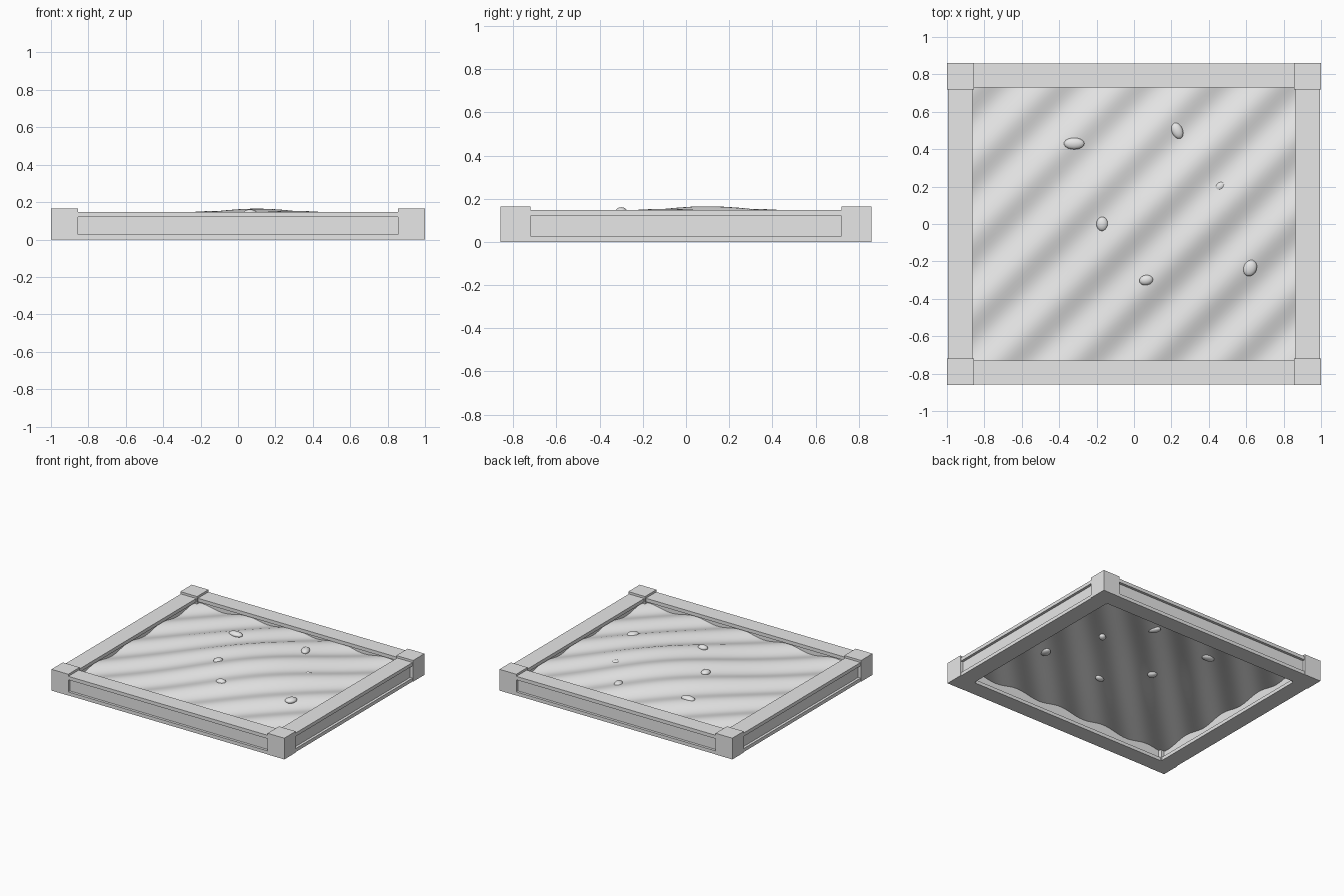
import bpy, bmesh, math

cube = bpy.data.objects.get("Cube")
if cube:
    bpy.data.objects.remove(cube, do_unlink=True)

grey = bpy.data.materials.new("plain_grey")
grey.use_nodes = True
COLOUR = (0.8, 0.8, 0.8, 1)
grey.diffuse_color = COLOUR
grey.node_tree.nodes["Principled BSDF"].inputs["Base Color"].default_value = COLOUR


def finish(bm, name, smooth=False):
    """Turn a bmesh into a named object."""
    mesh = bpy.data.meshes.new(name)
    bm.to_mesh(mesh)
    bm.free()
    mesh.materials.append(grey)
    for face in mesh.polygons:
        face.use_smooth = smooth
    obj = bpy.data.objects.new(name, mesh)
    bpy.context.collection.objects.link(obj)
    return obj


def box(name, centre, size):
    bm = bmesh.new()
    bmesh.ops.create_cube(bm, size=1)
    for v in bm.verts:
        v.co = [c + s * p for c, s, p in zip(centre, size, v.co)]
    return finish(bm, name)


def rail(name, half_length, near, far, angle):
    """Extrude a beam section with a recessed web on both sides."""
    top, lip, step = 0.148, 0.027, 0.02
    half = [(far, 0), (far, lip), (far - step, lip),
            (far - step, top - lip), (far, top - lip), (far, top)]
    section = half + [(near + far - y, z) for y, z in reversed(half)]
    bm = bmesh.new()
    face = bm.faces.new([bm.verts.new((-half_length, y, z)) for y, z in section])
    ext = bmesh.ops.extrude_face_region(bm, geom=[face])
    moved = [g for g in ext["geom"] if isinstance(g, bmesh.types.BMVert)]
    bmesh.ops.translate(bm, verts=moved, vec=(2 * half_length, 0, 0))
    bmesh.ops.recalc_face_normals(bm, faces=bm.faces)
    obj = finish(bm, name)
    obj.rotation_euler.z = angle
    return obj


def sand_height(x, y):
    """A low central mound crossed by diagonal ripples."""
    r2 = (x - 0.1) ** 2 + (y - 0.1) ** 2
    ripple = math.cos(math.tau * (x - y) / 0.4)
    return 0.091 + 0.06 * math.exp(-r2 / 0.35) + 0.014 * ripple


# Corner posts
for sx, side in ((1, "left"), (-1, "right")):
    for sy, end in ((-1, "front"), (1, "back")):
        box(f"{end}_{side}_post", (sx * 0.928, sy * 0.79, 0.0825), (0.144, 0.14, 0.165))

# Rails between the posts
rail("back_rail", 0.86, 0.73, 0.858, 0)
rail("front_rail", 0.86, 0.73, 0.858, math.pi)
rail("right_rail", 0.725, 0.863, 0.995, math.pi / 2)
rail("left_rail", 0.725, 0.863, 0.995, -math.pi / 2)

# Thin rippled sand sheet
bm = bmesh.new()
bmesh.ops.create_grid(bm, x_segments=72, y_segments=62, size=1)
for v in bm.verts:
    x, y = v.co.x * 0.885, v.co.y * 0.752
    v.co = (x, y, sand_height(x, y))
finish(bm, "sand", smooth=True)

# Pebbles: x, y, long radius, short radius, turn in degrees, lift
pebbles = [
    (-0.32, 0.43, 0.055, 0.031, 0, 0),
    (0.23, 0.5, 0.047, 0.03, 115, 0),
    (0.46, 0.2, 0.032, 0.025, 40, -0.014),
    (-0.17, 0, 0.038, 0.031, 90, 0),
    (0.065, -0.3, 0.037, 0.027, 10, 0),
    (0.62, -0.235, 0.045, 0.036, 70, 0),
]
for i, (x, y, a, b, turn, lift) in enumerate(pebbles, 1):
    bm = bmesh.new()
    bmesh.ops.create_uvsphere(bm, u_segments=20, v_segments=12, radius=1)
    bmesh.ops.scale(bm, vec=(a, b, 0.02), verts=bm.verts)
    stone = finish(bm, f"pebble_{i}", smooth=True)
    stone.location = (x, y, sand_height(x, y) + lift)
    stone.rotation_euler.z = math.radians(turn)
